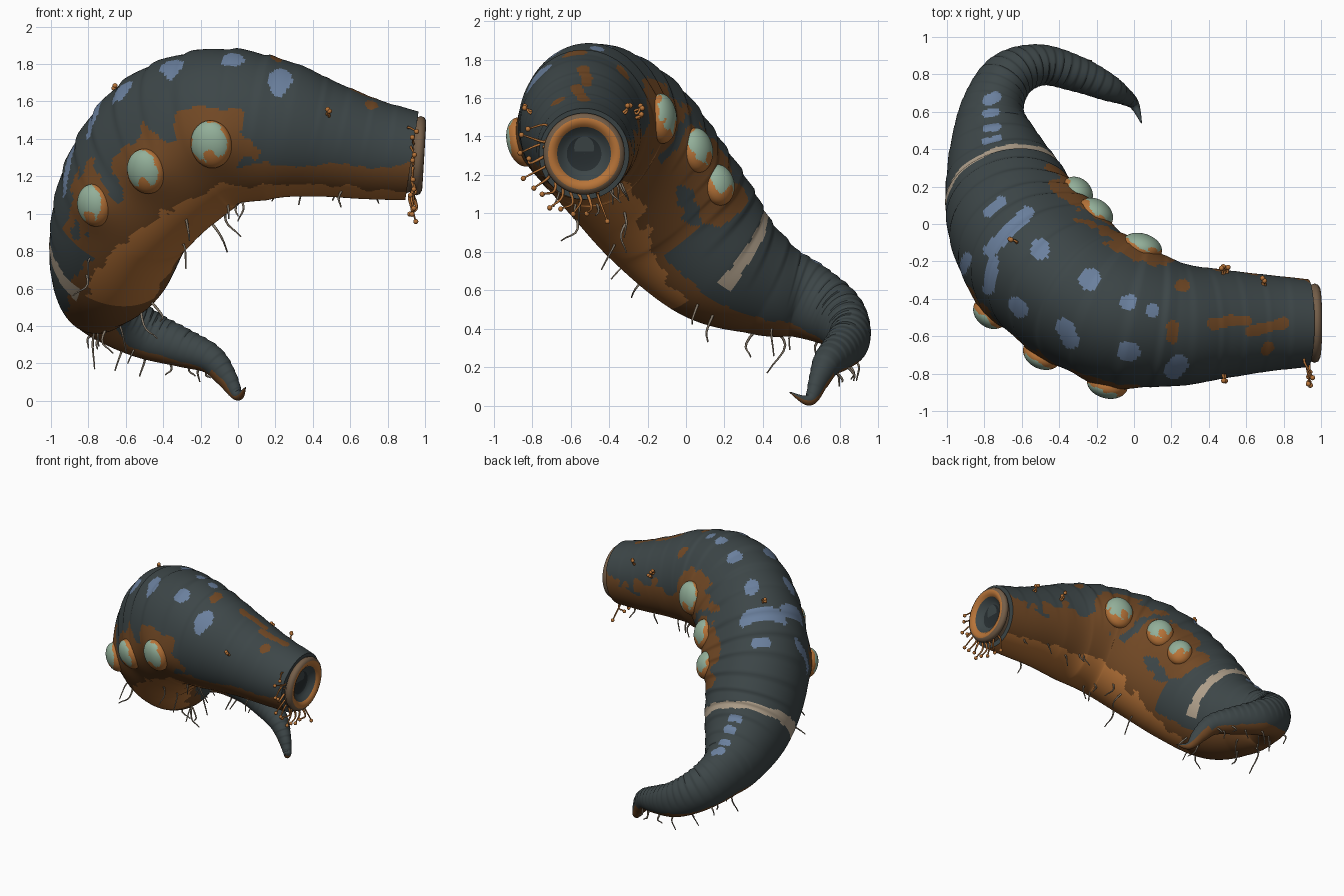
import bpy, bmesh, math, random
from mathutils import Vector, noise

if "Cube" in bpy.data.objects:
    bpy.data.objects.remove(bpy.data.objects["Cube"])
random.seed(4)

def material(name, rgb):
    m = bpy.data.materials.new(name)
    m.diffuse_color = (*rgb, 1)
    m.use_nodes = True
    m.node_tree.nodes["Principled BSDF"].inputs["Base Color"].default_value = m.diffuse_color
    return m

SLATE, BROWN, ORANGE, BLUE, TAN = range(5)
MATS = [material("slate skin", (.046, .061, .064)), material("brown skin", (.165, .065, .018)),
        material("orange belly", (.48, .175, .04)), material("blue spots", (.145, .215, .34)),
        material("tan belt", (.42, .34, .25))]
GREEN = material("pale green eye", (.29, .43, .32))
TAUPE = material("taupe lip", (.175, .112, .066))
HOLE = material("dark gullet", (.02, .027, .03))
HAIR = material("grey hair", (.24, .195, .145))

def make_object(name, bm, mats):
    bmesh.ops.recalc_face_normals(bm, faces=bm.faces)
    for f in bm.faces:
        f.smooth = True
    me = bpy.data.meshes.new(name)
    bm.to_mesh(me)
    bm.free()
    for m in mats:
        me.materials.append(m)
    ob = bpy.data.objects.new(name, me)
    bpy.context.collection.objects.link(ob)
    return ob

# Centre line: x, y, z, half width, half height
PATH = [(.93, -.53, 1.31, .235, .24), (.7, -.53, 1.345, .26, .27), (.45, -.535, 1.4, .295, .315),
        (.19, -.535, 1.45, .335, .38), (-.11, -.475, 1.455, .37, .43), (-.38, -.31, 1.32, .38, .46),
        (-.585, -.1, 1.06, .375, .425), (-.68, .16, .775, .335, .36), (-.745, .42, .62, .245, .265),
        (-.755, .62, .55, .17, .205), (-.67, .785, .46, .14, .165), (-.5, .85, .36, .11, .135),
        (-.3, .8, .285, .095, .105), (-.15, .735, .225, .075, .08), (-.065, .69, .13, .05, .06),
        (0, .64, .03, .028, .03), (.04, .54, .07, .003, .003)]
STEPS, SIDES = 29, 176

def spline(u):
    k = min(int(u), len(PATH) - 2)
    t = u - k
    pick = lambda i: PATH[max(0, min(len(PATH) - 1, i))]
    p = [pick(k + j) for j in (-1, 0, 1, 2)]
    return [.5 * (2 * b + (c - a) * t + (2 * a - 5 * b + 4 * c - d) * t * t + (3 * b - a - 3 * c + d) * t ** 3)
            for a, b, c, d in zip(*p)]

COUNT = (len(PATH) - 1) * STEPS + 1
samples = [spline(i / STEPS) for i in range(COUNT)]
centres = [Vector(s[:3]) for s in samples]
# Ring phase: wide folds on the trunk, fine ones on the tail
phase = [0]
for i in range(1, COUNT):
    period = .14 if i < 8.5 * STEPS else .05
    phase.append(phase[-1] + (centres[i] - centres[i - 1]).length / period)

def frame(i):
    t = (centres[min(i + 1, COUNT - 1)] - centres[max(i - 1, 0)]).normalized()
    d = (Vector((0, 0, 1)) - t * t.z).normalized()
    return t, d, d.cross(t)
FRAMES = [frame(i) for i in range(COUNT)]

def surface(i, phi):
    t, d, s = FRAMES[i]
    a, b = samples[i][3:]
    u = i / STEPS
    back = min(1, max(0, math.sin(phi) + .35))
    saw = phase[i] % 1
    saw = saw / .8 if saw < .8 else (1 - saw) / .2
    depth = .012 if u < 3 else .03 if u < 9.5 else .06
    fold = 1 + depth * (saw - .5) * back
    return centres[i] + (s * math.cos(phi) * a + d * math.sin(phi) * b) * fold

grid = [[surface(i, 2 * math.pi * j / SIDES) for j in range(SIDES)] for i in range(COUNT)]

# Eyes are snapped to the trunk surface: centre, outward direction, size
EYES = []
for x, y, z, r in ((-.135, -.83, 1.38, .115), (-.475, -.66, 1.24, .11), (-.725, -.42, 1.06, .102),
                   (.06, -.1, 1.49, .115), (-.19, .07, 1.335, .104), (-.32, .16, 1.15, .096)):
    e = Vector((x, y, z))
    c = min(centres, key=lambda q: (q - e).length)
    p = min((q for row in grid for q in row), key=lambda q: (q - e).length)
    EYES.append((p, (e - c).normalized(), r))

# Painted patches seen from above: capsule ends and radius
SPOTS = [(-.5, -.14, -.5, -.13, .052), (-.24, -.3, -.23, -.29, .055), (-.63, -.43, -.61, -.46, .042),
         (-.37, -.55, -.34, -.62, .047), (-.04, -.68, -.02, -.68, .052), (.21, -.78, .24, -.75, .05),
         (-.03, -.42, -.03, -.42, .045), (.1, -.46, .1, -.46, .037), (-.78, -.35, -.75, -.2, .03),
         (-.77, -.14, -.57, .06, .036), (-.78, .06, -.71, .12, .028), (-.92, -.25, -.89, -.18, .025),
         (-.8, .44, -.72, .46, .016), (-.79, .51, -.73, .52, .02), (-.79, .59, -.74, .6, .022),
         (-.78, .66, -.74, .68, .03)]
PATCHES = [(.42, -.53, .6, -.51, .03), (.62, -.58, .8, -.53, .03), (.2, -.55, .2, -.6, .035),
           (.25, -.33, .27, -.33, .03), (.7, -.68, .72, -.65, .02)]

def near(p, spots, extra=0):
    for x1, y1, x2, y2, r in spots:
        a, b = Vector((x1, y1)), Vector((x2 - x1, y2 - y1))
        q = p.xy - a
        t = max(0, min(1, q.dot(b) / max(b.length_squared, 1e-6)))
        if (q - b * t).length < r + extra:
            return True
    return False

def skin(p, i, phi):
    u, h, c = i / STEPS, math.sin(phi), math.cos(phi)
    n = noise.noise(p * 8) + .5 * noise.noise(p * 18)
    nz = h * FRAMES[i][1].z
    # belt leans forward on the outer side (c > 0)
    if abs(u - 7.15 + .2 * max(0, c) - .05 * n) < .12 and h > (-.74 if c > 0 else -.45):
        return TAN
    if u < 6.95 and h < -.78 + .1 * n:
        return ORANGE
    if u < 3.5:
        edge = max(-.5, -.2 - .15 * u) + .1 * n if c > 0 else .12 + .4 * n
    elif u < 6.3:
        edge = -.25 + .42 * n
    elif u > 13.5:
        edge = -.1 + .2 * n
    else:
        edge = -.66 + .12 * n
    if h < edge or any((p - e).length < r + .095 + .1 * n for e, o, r in EYES):
        return BROWN
    if nz > .1 and near(p, SPOTS):
        return BLUE
    if nz > .3 and near(p, PATCHES, .02 * n):
        return BROWN
    return SLATE

# Body tube with mounds under the eyes
bm = bmesh.new()
rows = []
for row in grid:
    new = []
    for p in row:
        q = p.copy()
        for e, o, r in EYES:
            q += o * .042 * math.exp(-((p - e).length / .15) ** 2)
        new.append(bm.verts.new(q))
    rows.append(new)
for i in range(COUNT - 1):
    for j in range(SIDES):
        k = (j + 1) % SIDES
        f = bm.faces.new((rows[i][j], rows[i][k], rows[i + 1][k], rows[i + 1][j]))
        f.material_index = skin(f.calc_center_median(), i, 2 * math.pi * (j + .5) / SIDES)
bm.faces.new(rows[0])
bm.faces.new(rows[-1])
body = make_object("body", bm, MATS)
bpy.context.view_layer.objects.active = body
body.select_set(True)
bpy.ops.object.shade_smooth_by_angle(angle=math.radians(40))

# Eyes: pale egg with orange lower patch and rim
for n, (e, o, r) in enumerate(EYES):
    bm = bmesh.new()
    bmesh.ops.create_uvsphere(bm, u_segments=56, v_segments=40, radius=1)
    rot = o.to_track_quat('Z', 'Y')
    for f in bm.faces:
        c = f.calc_center_median()
        w = noise.noise(c * 2.5 + Vector((n * 3, 0, 0)))
        if c.z < .52 + .35 * w - .4 * c.y + .12 * c.x or math.hypot(c.x - .1, c.y + .42) < .3 + .15 * w:
            f.material_index = 1
    for v in bm.verts:
        v.co = e + o * .015 + rot @ Vector((v.co.x * r * .97, v.co.y * r * 1.13, v.co.z * .075))
    make_object("eye_%d" % (n + 1), bm, [GREEN, MATS[ORANGE]])

# Mouth: lathed lip and gullet; x, radius, material of the next strip
LIP = [(.915, .2, 0), (.94, .192, 0), (.95, .205, 0), (.97, .212, 0), (.988, .205, 0), (.998, .187, 1),
       (1.0, .17, 1), (.992, .152, 1), (.98, .14, 2), (.955, .115, 2), (.942, .09, 3), (.935, .05, 3), (.935, .001, 3)]
bm = bmesh.new()
N = 64
rings = []
for x, r, m in LIP:
    ring = []
    for j in range(N):
        a = 2 * math.pi * j / N
        ring.append(bm.verts.new((x + .06 * r * math.sin(a) - .004, -.53 + r * math.cos(a), 1.31 + r * math.sin(a))))
    rings.append(ring)
for i in range(len(LIP) - 1):
    for j in range(N):
        k = (j + 1) % N
        bm.faces.new((rings[i][j], rings[i][k], rings[i + 1][k], rings[i + 1][j])).material_index = LIP[i][2]
make_object("mouth", bm, [TAUPE, MATS[ORANGE], MATS[SLATE], HOLE])

# Hairs and feelers: thin tapered curves
def strands(name, mat, paths, depth):
    cu = bpy.data.curves.new(name, 'CURVE')
    cu.dimensions = '3D'
    cu.bevel_depth, cu.bevel_resolution, cu.use_fill_caps = depth, 1, True
    for pts in paths:
        sp = cu.splines.new('POLY')
        sp.points.add(len(pts) - 1)
        for k, p in enumerate(pts):
            sp.points[k].co = (*p, 1)
            sp.points[k].radius = 1 - .5 * k / (len(pts) - 1)
    cu.materials.append(mat)
    bpy.context.collection.objects.link(bpy.data.objects.new(name, cu))

def strand(root, out, length, droop=.5):
    side = Vector([random.uniform(-1, 1) for _ in range(3)])
    pts = []
    for k in range(7):
        t = k / 6
        p = root + out * (length * t - .01) + side * length * .3 * math.sin(t * 4) + Vector((0, 0, -droop * length * t * t))
        p.z = max(p.z, .008)
        pts.append(p)
    return pts

hairs = []
for n in range(30):
    i = int((.8 + 12.6 * n / 30 + random.uniform(-.2, .2)) * STEPS)
    root = surface(i, -math.pi / 2 + random.uniform(-.8, .8))
    out = (root - centres[i]).normalized()
    length = random.uniform(.05, .08) if i < 4 * STEPS or i > 9 * STEPS else random.uniform(.09, .15)
    hairs.append(strand(root, out, length))
strands("belly_hairs", HAIR, hairs, .0075)

feelers = []
for deg in (148, 160, 172, 184, 198, 212, 225, 238, 250, 262, 275, 290):
    a = math.radians(deg)
    out = Vector((0, math.cos(a), math.sin(a)))
    feelers.append(strand(Vector((.935, -.53, 1.31)) + out * .22, out, random.uniform(.08, .12), .25))
# Small tufts on the back
for u, deg in ((1.2, 40), (2, 25), (2, 155), (1.9, 20), (5.2, 90)):
    for _ in range(2):
        i = int(u * STEPS)
        root = surface(i, math.radians(180 - deg))
        feelers.append(strand(root, (root - centres[i]).normalized(), .05, 0))
strands("feelers", MATS[ORANGE], feelers, .009)
bm = bmesh.new()
for pts in feelers:
    bulb = bmesh.ops.create_icosphere(bm, subdivisions=2, radius=.014)
    bmesh.ops.translate(bm, verts=bulb["verts"], vec=pts[-1])
make_object("feeler_bulbs", bm, [MATS[ORANGE]])
